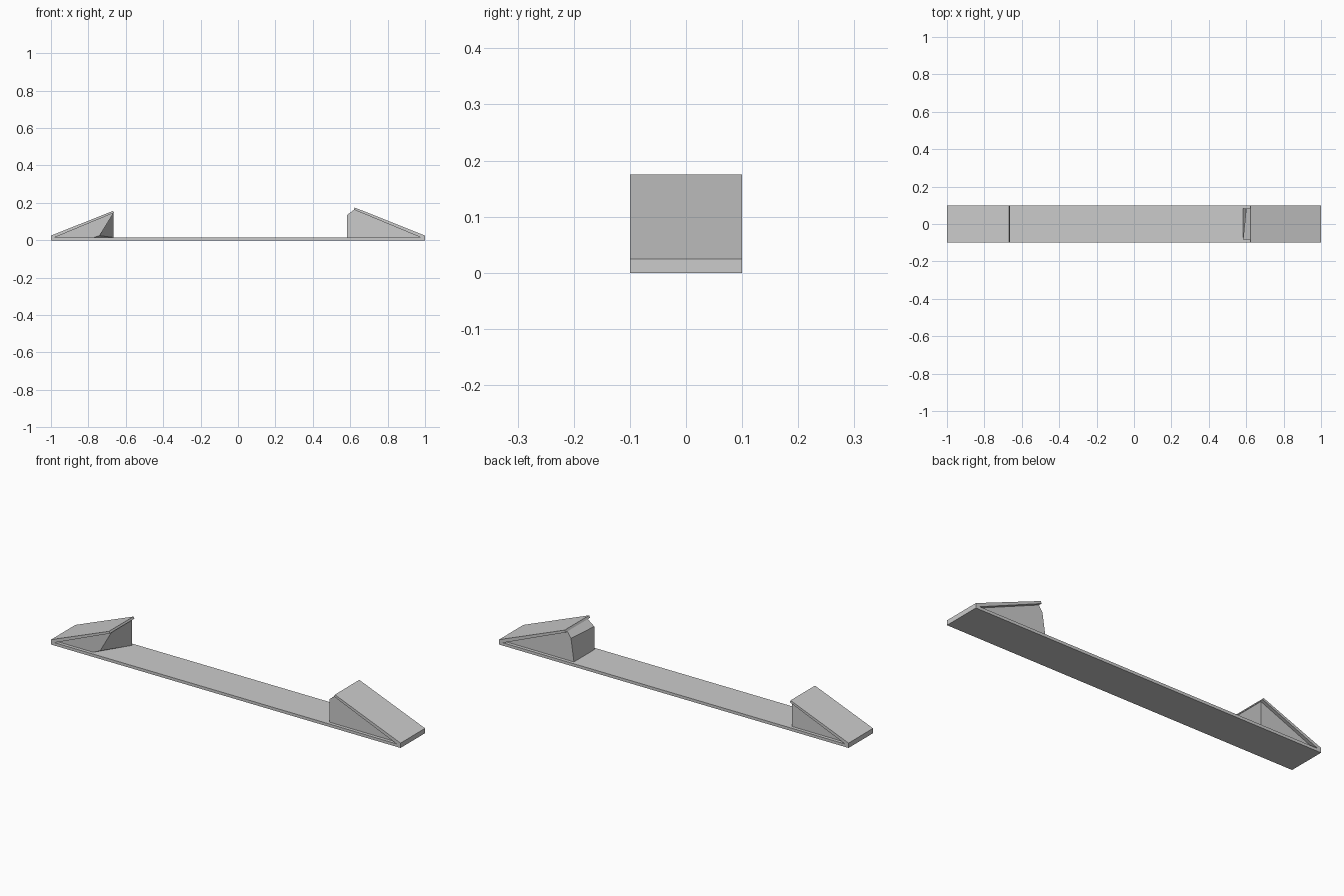
import bpy
import bmesh

cube = bpy.data.objects.get("Cube")
if cube:
    bpy.data.objects.remove(cube, do_unlink=True)

grey = bpy.data.materials.new("plain grey")
grey.use_nodes = True
colour = (0.6, 0.6, 0.6, 1)
grey.diffuse_color = colour
grey.node_tree.nodes["Principled BSDF"].inputs["Base Color"].default_value = colour

HALF_WIDTH = 0.1      # board and ramp plates
INNER = 0.083         # narrower supports beneath the plates
BOARD_TOP = 0.015


def build(name, points, faces):
    """Make a flat shaded solid with outward normals."""
    mesh = bpy.data.meshes.new(name)
    mesh.from_pydata(points, [], faces)
    bm = bmesh.new()
    bm.from_mesh(mesh)
    bmesh.ops.recalc_face_normals(bm, faces=bm.faces)
    bm.to_mesh(mesh)
    bm.free()
    mesh.materials.append(grey)
    obj = bpy.data.objects.new(name, mesh)
    bpy.context.collection.objects.link(obj)
    return obj


def extrude_profile(name, profile, half):
    """Extrude an x/z outline across the width."""
    n = len(profile)
    points = [(x, y, z) for y in (-half, half) for x, z in profile]
    faces = [tuple(range(n)), tuple(range(n, 2 * n))]
    faces += [(i, (i + 1) % n, (i + 1) % n + n, i + n) for i in range(n)]
    return build(name, points, faces)


# Long thin board
extrude_profile("base_board", [(-1, 0), (1, 0), (1, BOARD_TOP), (-1, BOARD_TOP)], HALF_WIDTH)

# Sloping plates rising from each end
extrude_profile("right_ramp_plate",
                [(-1, BOARD_TOP), (-1, 0.025), (-0.668, 0.157),
                 (-0.663, 0.147), (-0.98, BOARD_TOP)], HALF_WIDTH)
extrude_profile("left_ramp_plate",
                [(1, BOARD_TOP), (1, 0.025), (0.624, 0.175),
                 (0.619, 0.164), (0.977, BOARD_TOP)], HALF_WIDTH)

# Support with a skewed inner end and a small foot facet
tip, foot, toe, heel, back_top, front_top = (-0.98, -0.77, -0.74, -0.665, -0.665, -0.665)
build("right_ramp_support",
      [(tip, -INNER, BOARD_TOP), (tip, INNER, BOARD_TOP),
       (foot, -INNER, BOARD_TOP), (toe, -0.07, 0.025),
       (heel, INNER, BOARD_TOP), (back_top, INNER, 0.147),
       (front_top, -INNER, 0.147)],
      [(0, 2, 3, 6), (1, 5, 4), (0, 6, 5, 1), (0, 1, 4, 2), (3, 4, 5, 6), (2, 4, 3)])

# Support with an upright inner end, leaning back below the plate lip
sides = []
for y, base_x, bend_x, bend_z in ((-INNER, 0.583, 0.583, 0.135), (INNER, 0.583, 0.6, 0.132)):
    sides += [(0.977, y, BOARD_TOP), (base_x, y, BOARD_TOP),
              (bend_x, y, bend_z), (0.621, y, 0.164)]
build("left_ramp_support", sides,
      [(0, 1, 2, 3), (4, 5, 6, 7)] + [(i, (i + 1) % 4, (i + 1) % 4 + 4, i + 4) for i in range(4)])
